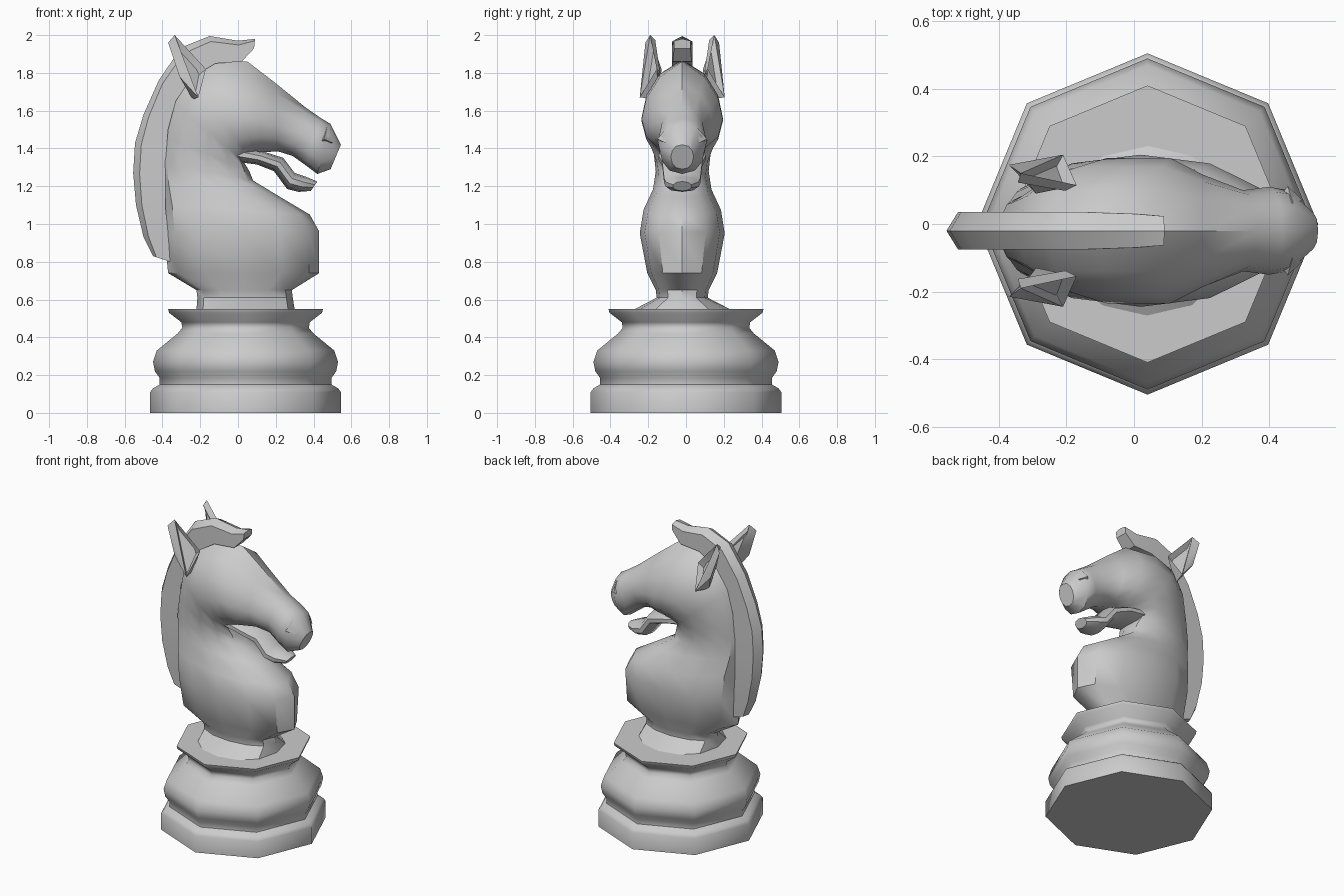
import bpy, bmesh
from math import sin, cos, pi, radians

if "Cube" in bpy.data.objects:
    bpy.data.objects.remove(bpy.data.objects["Cube"])

YC = -0.02  # the horse sits slightly off the base centre


def finish(name, bm, loc, angle=40, mirror=False):
    bmesh.ops.recalc_face_normals(bm, faces=bm.faces)
    me = bpy.data.meshes.new(name)
    bm.to_mesh(me)
    bm.free()
    ob = bpy.data.objects.new(name, me)
    bpy.context.collection.objects.link(ob)
    ob.location = loc
    if mirror:
        mod = ob.modifiers.new("mirror", 'MIRROR')
        mod.use_axis = (False, True, False)
    bpy.ops.object.select_all(action='DESELECT')
    ob.select_set(True)
    bpy.context.view_layer.objects.active = ob
    bpy.ops.object.shade_smooth_by_angle(angle=radians(angle))
    return ob


def loft(name, rings, loc, angle=40):
    bm = bmesh.new()
    vs = [[bm.verts.new(p) for p in r] for r in rings]
    n = len(vs[0])
    for a, b in zip(vs, vs[1:]):
        for i in range(n):
            j = (i + 1) % n
            bm.faces.new((a[i], a[j], b[j], b[i]))
    bm.faces.new(vs[0])
    bm.faces.new(vs[-1])
    return finish(name, bm, loc, angle)


def oval(ax, az, bx, bz, w, k, n=12):
    """Ring from point A to point B in the xz plane, half width w, k < 1 moves the bulge to B."""
    ring = []
    for i in range(n):
        t = 2 * pi * i / n
        s = ((1 - cos(t)) / 2) ** k
        side = abs(sin(t)) ** 0.85 * (1 if sin(t) > 0 else -1)
        ring.append((ax + (bx - ax) * s, w * side, az + (bz - az) * s))
    return ring


# Octagonal turned base
profile = [(.505, 0), (.505, .11), (.49, .13), (.455, .15), (.455, .185), (.48, .22), (.49, .27),
           (.47, .33), (.36, .42), (.335, .45), (.34, .48), (.405, .53), (.41, .55)]
loft("base", [[(r * cos(i * pi / 4), r * sin(i * pi / 4), z) for i in range(8)]
              for r, z in profile], (.04, 0, 0), 50)

# Chest, neck and head: back point, front point, half width, bulge
body = [(-.22, .545, .30, .545, .26, 1), (-.215, .61, .29, .61, .135, 1),
        (-.22, .65, .285, .65, .14, 1), (-.37, .74, .43, .74, .185, 1),
        (-.39, .94, .43, .96, .225, 1), (-.40, 1.1, .38, 1.05, .205, 1),
        (-.41, 1.22, .22, 1.145, .155, 1), (-.41, 1.33, .08, 1.23, .14, 1),
        (-.39, 1.46, .06, 1.28, .15, 1), (-.35, 1.65, .03, 1.33, .185, .9),
        (-.27, 1.79, .06, 1.36, .215, .8), (-.12, 1.87, .10, 1.37, .215, .7),
        (.05, 1.86, .14, 1.38, .215, .65), (.20, 1.745, .21, 1.385, .165, .7),
        (.36, 1.615, .29, 1.36, .12, .9), (.44, 1.56, .36, 1.31, .13, 1),
        (.49, 1.53, .42, 1.265, .12, 1), (.545, 1.42, .49, 1.29, .06, 1)]
loft("horse_body", [oval(*s) for s in body], (0, YC, 0))

# Lower jaw
jaw = [(-.02, 1.42, -.02, 1.33, .12, 1), (.13, 1.385, .10, 1.315, .13, 1),
       (.24, 1.35, .19, 1.28, .11, 1), (.30, 1.27, .26, 1.185, .10, 1),
       (.36, 1.25, .32, 1.17, .09, 1), (.42, 1.225, .385, 1.175, .05, 1)]
loft("lower_jaw", [oval(*s, 10) for s in jaw], (0, YC, 0))

# Mane: outer crest point, inner point, half width
mane = [(.09, 1.98, .085, 1.93, .043), (0, 1.97, .02, 1.86, .05),
        (-.15, 1.995, -.12, 1.85, .055), (-.30, 1.935, -.25, 1.77, .055),
        (-.42, 1.76, -.33, 1.65, .055), (-.50, 1.58, -.37, 1.5, .055),
        (-.545, 1.43, -.38, 1.38, .055), (-.555, 1.27, -.385, 1.25, .055),
        (-.54, 1.1, -.385, 1.1, .052), (-.50, .93, -.37, .95, .045),
        (-.45, .83, -.36, .80, .035)]
loft("mane", [[(ax + (bx - ax) * s, w * d, az + (bz - az) * s)
               for s, d in ((0, 0), (.2, 1), (1, 1), (1, -1), (.2, -1))]
              for ax, az, bx, bz, w in mane], (0, YC, 0), 35)

# Ears with hollow fronts
bm = bmesh.new()
tip, tip_back, outer, front, back, inner, root = [bm.verts.new(p) for p in (
    (-.335, .17, 2.0), (-.37, .195, 1.96), (-.21, .225, 1.67), (-.17, .135, 1.82),
    (-.31, .205, 1.78), (-.29, .11, 1.82), (-.24, .12, 1.66))]
opening = bm.faces.new((tip, front, outer))
for f in ((tip, outer, tip_back), (tip_back, outer, back), (tip_back, back, inner),
          (tip_back, inner, tip), (tip, inner, front), (outer, front, root),
          (outer, root, back), (back, root, inner), (inner, root, front)):
    bm.faces.new(f)
bmesh.ops.recalc_face_normals(bm, faces=bm.faces)
bmesh.ops.inset_region(bm, faces=[opening], thickness=.018, depth=0)
bmesh.ops.translate(bm, verts=opening.verts, vec=opening.normal * -.035)
finish("ears", bm, (0, YC, 0), 40, True)


# Nostril flares and brow ridges: small wedges on both sides of the head
def wedge(name, corners, peak):
    bm = bmesh.new()
    c = [bm.verts.new(p) for p in corners]
    p = bm.verts.new(peak)
    bm.faces.new(c)
    for i in range(len(c)):
        bm.faces.new((c[i], c[(i + 1) % len(c)], p))
    finish(name, bm, (0, YC, 0), 30, True)


wedge("nostrils", [(.47, .08, 1.51), (.43, .10, 1.43), (.50, .09, 1.43)], (.455, .132, 1.45))
wedge("brows", [(.03, .14, 1.69), (.20, .12, 1.61), (.13, .15, 1.58)], (.13, .175, 1.635))
